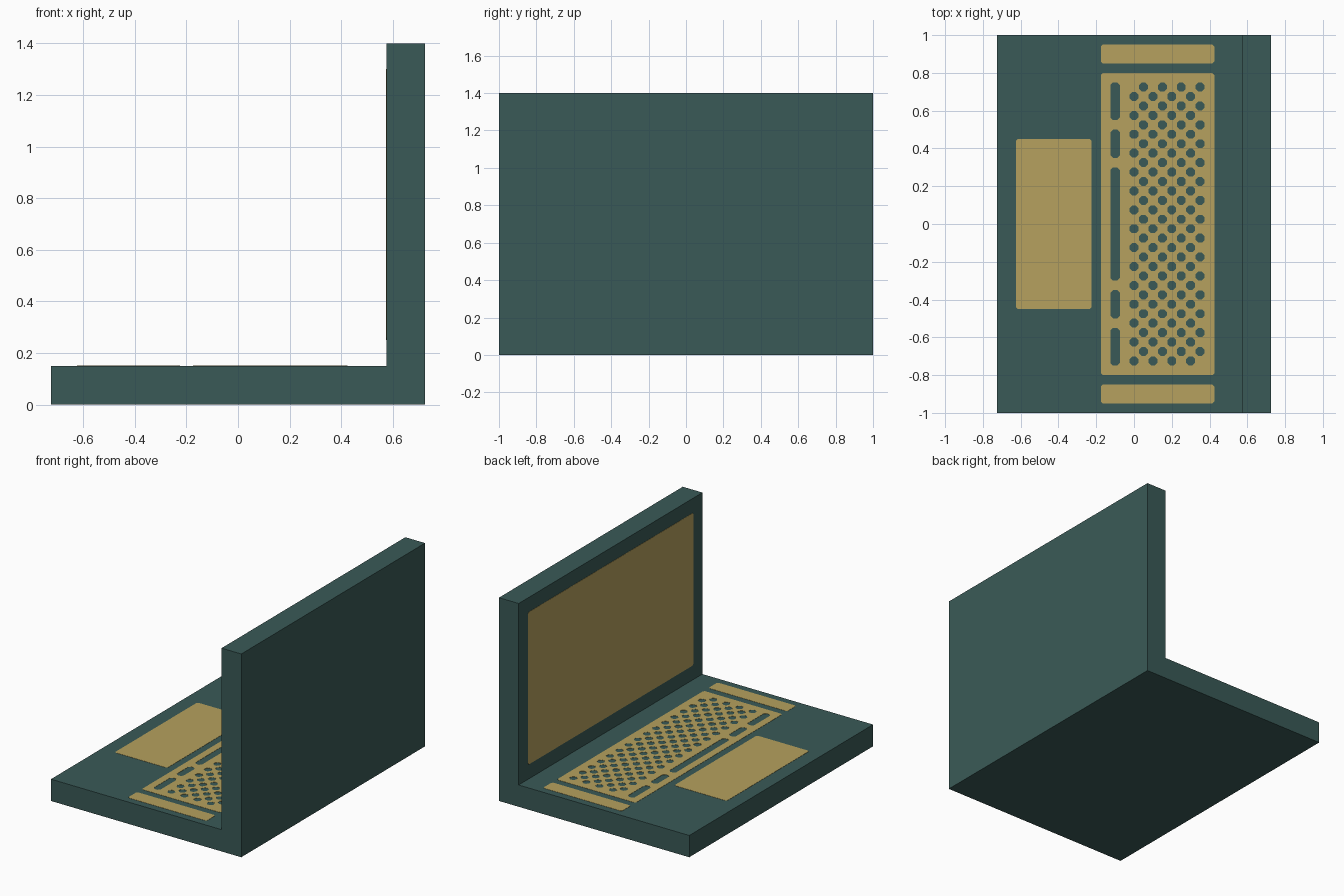
import bpy, bmesh, math

if "Cube" in bpy.data.objects:
    bpy.data.objects.remove(bpy.data.objects["Cube"], do_unlink=True)


def material(name, color):
    m = bpy.data.materials.new(name)
    m.use_nodes = True
    m.diffuse_color = color
    m.node_tree.nodes["Principled BSDF"].inputs["Base Color"].default_value = color
    return m


green = material("dark green", (0.042, 0.102, 0.095, 1))
gold = material("muted gold", (0.468, 0.356, 0.112, 1))


def rect(x0, x1, y0, y1, c=0.01):
    """Rectangle outline with small clipped corners."""
    return [(x0 + c, y0), (x1 - c, y0), (x1, y0 + c), (x1, y1 - c),
            (x1 - c, y1), (x0 + c, y1), (x0, y1 - c), (x0, y0 + c)]


def dot(x, y, r=0.0255):
    """Eight-sided round key."""
    return [(x + r * math.cos((i + 0.5) * math.pi / 4),
             y + r * math.sin((i + 0.5) * math.pi / 4)) for i in range(8)]


def plate(name, outlines, location, rotation=(0, 0, 0)):
    """Thin filled plate; outlines inside the first one become holes."""
    curve = bpy.data.curves.new(name, 'CURVE')
    curve.dimensions = '2D'
    curve.fill_mode = 'BOTH'
    curve.extrude = 0.0015
    for pts in outlines:
        s = curve.splines.new('POLY')
        s.points.add(len(pts) - 1)
        for p, (x, y) in zip(s.points, pts):
            p.co = (x, y, 0, 1)
        s.use_cyclic_u = True
    temp = bpy.data.objects.new(name + "_outline", curve)
    bpy.context.collection.objects.link(temp)
    deps = bpy.context.evaluated_depsgraph_get()
    mesh = bpy.data.meshes.new_from_object(temp.evaluated_get(deps))
    bpy.data.objects.remove(temp, do_unlink=True)
    bpy.data.curves.remove(curve)
    mesh.name = name
    mesh.materials.clear()
    mesh.materials.append(gold)
    for p in mesh.polygons:
        p.use_smooth = False
    ob = bpy.data.objects.new(name, mesh)
    ob.location, ob.rotation_euler = location, rotation
    bpy.context.collection.objects.link(ob)
    return ob


# Shell: L-shaped side profile extruded across the width
profile = [(-0.725, 0), (0.725, 0), (0.725, 1.4), (0.575, 1.4), (0.575, 0.15), (-0.725, 0.15)]
bm = bmesh.new()
face = bm.faces.new([bm.verts.new((x, -1, z)) for x, z in profile])
ext = bmesh.ops.extrude_face_region(bm, geom=[face])
bmesh.ops.translate(bm, vec=(0, 2, 0),
                    verts=[g for g in ext["geom"] if isinstance(g, bmesh.types.BMVert)])
bmesh.ops.recalc_face_normals(bm, faces=bm.faces)
mesh = bpy.data.meshes.new("laptop_shell")
bm.to_mesh(mesh)
bm.free()
mesh.materials.append(green)
bpy.context.collection.objects.link(bpy.data.objects.new("laptop_shell", mesh))

DECK = (0, 0, 0.15)

# Keyboard panel: bottom row of long keys, then staggered round keys, cut as holes
keys = [rect(-0.125, -0.075, y0, y1, 0.014) for y0, y1 in
        [(0.55, 0.75), (0.35, 0.5), (-0.3, 0.3), (-0.5, -0.35), (-0.75, -0.55)]]
for col in range(8):
    top = 0.725 if col % 2 else 0.675
    keys += [dot(0.05 * col, top - 0.1 * row) for row in range(15)]
plate("keyboard_panel", [rect(-0.175, 0.425, -0.8, 0.8)] + keys, DECK)

# Speaker strips at both ends of the keyboard
for side, y in (("left", -0.9), ("right", 0.9)):
    plate("speaker_strip_" + side, [rect(-0.175, 0.425, y - 0.05, y + 0.05)], DECK)

# Touchpad
plate("touchpad", [rect(-0.625, -0.225, -0.45, 0.45)], DECK)

# Display on the inner side of the lid
plate("display", [rect(-0.9, 0.9, -0.525, 0.525)], (0.575, 0, 0.775),
      (math.pi / 2, 0, -math.pi / 2))
